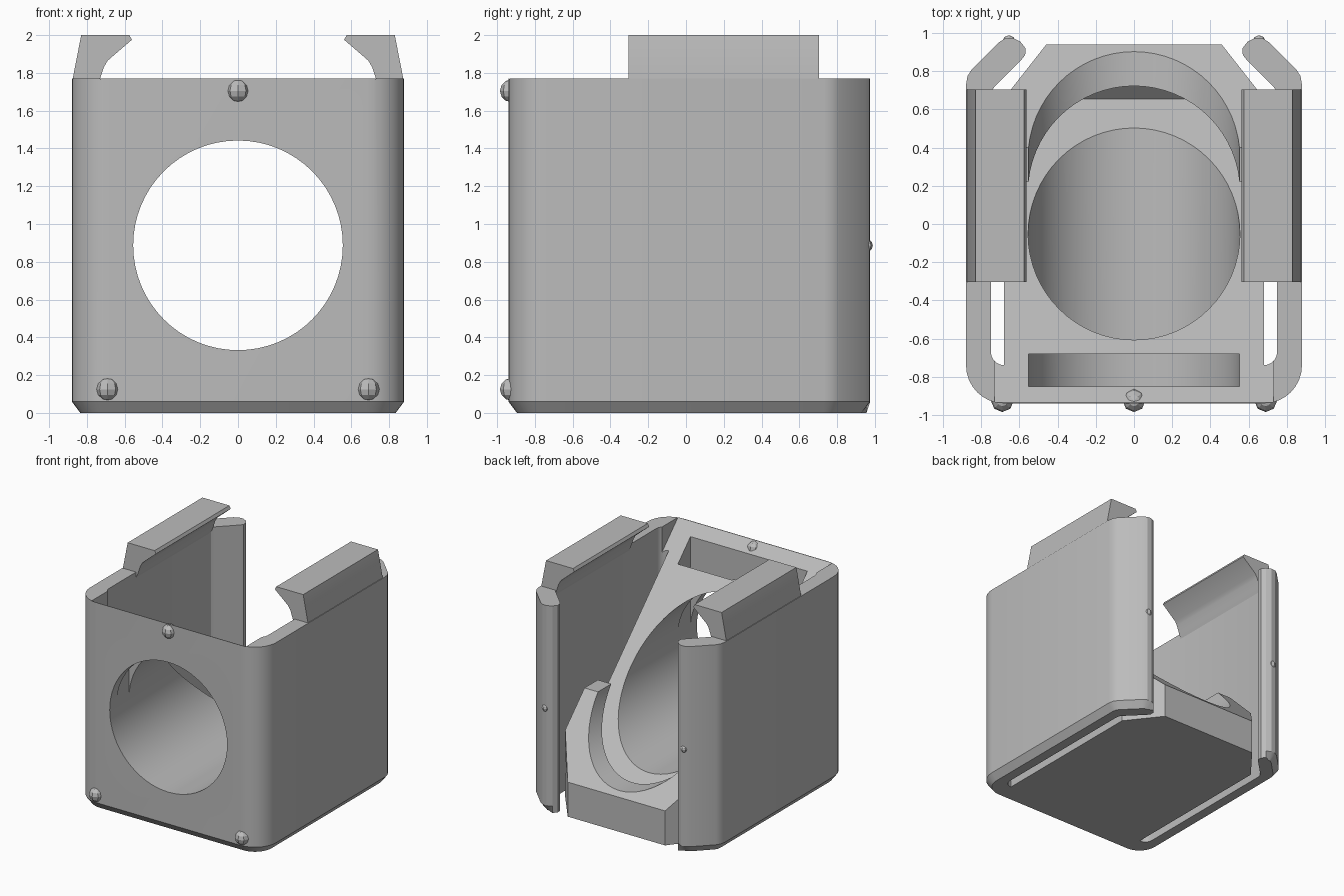
import bpy, bmesh, math
from mathutils import Vector

if "Cube" in bpy.data.objects:
    bpy.data.objects.remove(bpy.data.objects["Cube"])

grey = bpy.data.materials.new("plain_grey")
grey.diffuse_color = (0.5, 0.5, 0.5, 1)
grey.use_nodes = True
grey.node_tree.nodes["Principled BSDF"].inputs["Base Color"].default_value = grey.diffuse_color


def make_object(name, bm):
    bmesh.ops.recalc_face_normals(bm, faces=bm.faces)
    mesh = bpy.data.meshes.new(name)
    bm.to_mesh(mesh)
    bm.free()
    mesh.materials.append(grey)
    obj = bpy.data.objects.new(name, mesh)
    bpy.context.collection.objects.link(obj)
    return obj


def loft(name, rings):
    """Closed solid through matching rings of points."""
    bm = bmesh.new()
    vs = [[bm.verts.new(p) for p in ring] for ring in rings]
    n = len(vs[0])
    bm.faces.new(vs[0])
    bm.faces.new(vs[-1])
    for a, b in zip(vs, vs[1:]):
        for i in range(n):
            j = (i + 1) % n
            bm.faces.new((a[i], a[j], b[j], b[i]))
    return make_object(name, bm)


def prism_x(name, profile, x0, x1):
    return loft(name, [[(x, y, z) for y, z in profile] for x in (x0, x1)])


def combine(target, tool, operation):
    mod = target.modifiers.new(operation, 'BOOLEAN')
    mod.object = tool
    mod.operation = operation
    mod.solver = 'EXACT'
    bpy.context.view_layer.objects.active = target
    bpy.ops.object.modifier_apply(modifier=mod.name)
    bpy.data.objects.remove(tool)


def arc(cx, cy, r, a0, a1, n):
    return [(cx + r * math.cos(math.radians(a0 + (a1 - a0) * i / n)),
             cy + r * math.sin(math.radians(a0 + (a1 - a0) * i / n))) for i in range(n + 1)]


def mirrored(points):
    return [(-x, y) for x, y in reversed(points)]


TOP = 1.77
HOLE_Z, HOLE_R = 0.887, 0.555

# U-shaped shell in plan: outer skin with inturned rear lips, then inner skin
outer_right = arc(0.68, -0.74, 0.2, -90, 0, 8) + [
    (0.88, 0.73), (0.872, 0.775), (0.85, 0.81), (0.71, 0.95), (0.675, 0.972), (0.635, 0.975)]
inner_right = [(0.595, 0.955), (0.568, 0.92), (0.57, 0.885), (0.59, 0.86),
               (0.73, 0.72), (0.745, 0.70), (0.75, 0.67)] + arc(0.68, -0.67, 0.07, 0, -90, 5)
outline = outer_right + inner_right + mirrored(inner_right) + mirrored(outer_right)
n_out = len(outer_right)


def inset(d):
    """Outline with only its outer skin pulled inwards."""
    res, n = [], len(outline)
    for i, p in enumerate(outline):
        v = Vector(p)
        if i < n_out or i >= n - n_out:
            a = (v - Vector(outline[i - 1])).normalized()
            b = (Vector(outline[(i + 1) % n]) - v).normalized()
            t = (a + b).normalized()
            v = v + Vector((-t.y, t.x)) * d
        res.append(v)
    return res


shell = loft("housing", [[(p[0], p[1], 0) for p in inset(0.045)],
                         [(p[0], p[1], 0.06) for p in outline],
                         [(p[0], p[1], TOP) for p in outline]])

# Slanted cut through the top of the front wall
wedge = prism_x("wedge", [(-1.065, 1.9), (-0.5, 1.9), (-0.5, 1.335)], -0.73, 0.73)
combine(shell, wedge, 'DIFFERENCE')

# Inner block with chamfered rear corners, cut to a 45 degree slope, channel and ridge
plan = [(-0.68, -0.8), (0.68, -0.8), (0.68, 0.66), (0.46, 0.94), (-0.46, 0.94), (-0.68, 0.66)]
block = loft("block", [[(x, y, z) for x, y in plan] for z in (0, TOP)])
slope = prism_x("slope", [(-1.065, 1.9), (0.655, 0.18), (0.765, 0.29), (0.22, 0.835),
                          (0.40, 0.835), (1.0, 0.235), (1.0, 1.9)], -0.9, 0.9)
combine(block, slope, 'DIFFERENCE')
combine(shell, block, 'UNION')

# Round bore from front to back
ring = arc(0, HOLE_Z, HOLE_R, 0, 354.375, 63)
bore = loft("bore", [[(x, y, z) for x, z in ring] for y in (-1.2, 1.2)])
combine(shell, bore, 'DIFFERENCE')

# Flat slot behind the front wall, open at the top
slot = prism_x("slot", [(-0.85, HOLE_Z), (-0.68, HOLE_Z), (-0.68, 2), (-0.85, 2)], -0.553, 0.553)
combine(shell, slot, 'DIFFERENCE')

parts = [shell]

# Snap clips on the side walls
clip = [(0.872, 1.70), (0.875, TOP), (0.83, 2.0), (0.575, 2.0), (0.562, 1.975),
        (0.69, 1.865), (0.71, 1.83), (0.73, TOP), (0.76, 1.70)]
for side, s in (("left", -1), ("right", 1)):
    parts.append(loft(side + "_clip", [[(s * x, y, z) for x, z in clip] for y in (-0.305, 0.705)]))


# Small locating bumps on the front wall and the rear lips
def bump(name, loc, r):
    bm = bmesh.new()
    bmesh.ops.create_uvsphere(bm, u_segments=8, v_segments=6, radius=r)
    bmesh.ops.translate(bm, verts=bm.verts, vec=loc)
    make_object(name, bm)


bump("top_bump", (0, -0.925, 1.705), 0.06)
for side, s in (("left", -1), ("right", 1)):
    bump(side + "_front_bump", (s * 0.69, -0.925, 0.125), 0.06)
    bump(side + "_rear_bump", (s * 0.655, 0.955, HOLE_Z), 0.034)

# Smooth the curved walls, keep the edges crisp
bpy.ops.object.select_all(action='DESELECT')
for p in parts:
    p.select_set(True)
bpy.context.view_layer.objects.active = shell
bpy.ops.object.shade_smooth_by_angle(angle=math.radians(25))
